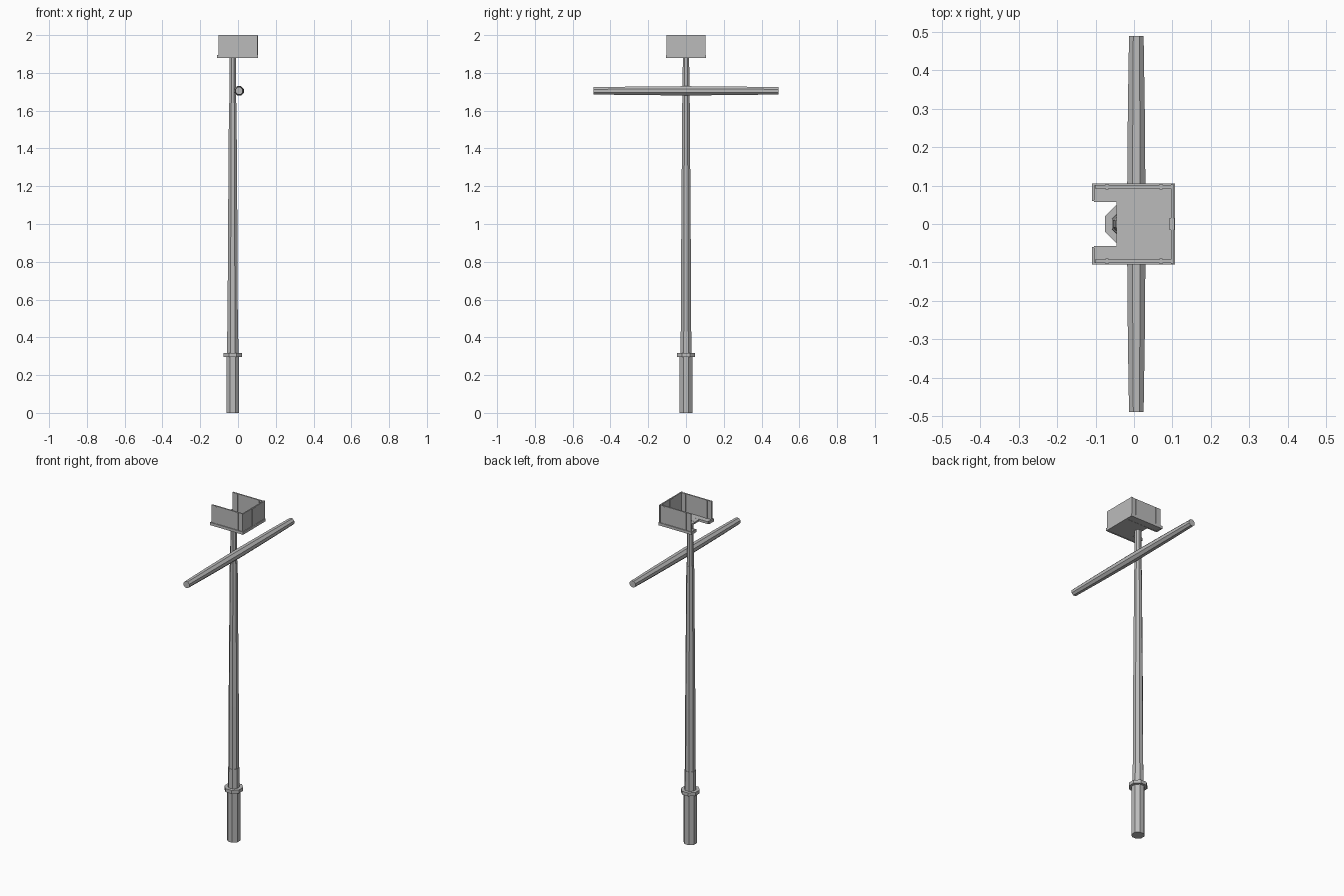
import bpy
import math
from mathutils import Matrix

if "Cube" in bpy.data.objects:
    bpy.data.objects.remove(bpy.data.objects["Cube"], do_unlink=True)

grey = bpy.data.materials.new("weathered grey")
grey.use_nodes = True
COLOUR = (0.5, 0.5, 0.5, 1)
grey.diffuse_color = COLOUR
grey.node_tree.nodes["Principled BSDF"].inputs["Base Color"].default_value = COLOUR


def add_mesh(name, verts, faces):
    mesh = bpy.data.meshes.new(name)
    mesh.from_pydata(verts, [], faces)
    mesh.materials.append(grey)
    obj = bpy.data.objects.new(name, mesh)
    bpy.context.collection.objects.link(obj)
    return obj


def box(name, x, y, z):
    """Box from (min, max) ranges."""
    verts = [(a, b, c) for c in z for b in y for a in x]
    return add_mesh(name, verts, [(0, 2, 3, 1), (4, 5, 7, 6), (0, 1, 5, 4),
                                  (2, 6, 7, 3), (0, 4, 6, 2), (1, 3, 7, 5)])


def spar(name, profile, sides=8):
    """Octagonal spar along z from (height, half width across flats)."""
    verts, faces = [], []
    for h, flat in profile:
        r = flat / math.cos(math.pi / sides)
        for i in range(sides):
            a = math.tau * (i + 0.5) / sides
            verts.append((r * math.cos(a), r * math.sin(a), h))
    for k in range(len(profile) - 1):
        for i in range(sides):
            j = (i + 1) % sides
            b = k * sides
            faces.append((b + i, b + j, b + sides + j, b + sides + i))
    faces.append(tuple(reversed(range(sides))))
    faces.append(tuple(range(len(verts) - sides, len(verts))))
    return add_mesh(name, verts, faces)


# Mast
MAST_X = -0.028
for name, profile in {
    "mast_foot": [(0, 0.034), (0.3, 0.034)],
    "mast_collar": [(0.296, 0.048), (0.316, 0.048)],
    "mast_sleeve": [(0.31, 0.03), (0.43, 0.029)],
    "main_mast": [(0.425, 0.027), (0.8, 0.026), (1.64, 0.02)],
    "top_mast": [(1.63, 0.018), (1.885, 0.017)],
}.items():
    spar(name, profile).location.x = MAST_X

# Yard, tapering to both ends
yard = spar("yard", [(-0.49, 0.019), (-0.3, 0.022), (0, 0.0245),
                     (0.3, 0.022), (0.49, 0.019)])
yard.data.transform(Matrix.Rotation(math.pi / 2, 4, "X"))
yard.location = (0.006, 0, 1.705)

# Lookout platform: planked floor with a climbing notch on the -x side
BASE, TOP = 1.882, 2.0
FLOOR = (BASE, BASE + 0.01)
GAP = 0.001
edges = [-0.06, -0.021, 0.021, 0.06]
for i in range(3):
    box("floor_plank", (-0.046, 0.1), (edges[i] + GAP / 2, edges[i + 1] - GAP / 2), FLOOR)
box("floor_underside", (-0.045, 0.1), (-0.062, 0.062), (BASE - 0.001, BASE + 0.007))

for side, label in ((-1, "front"), (1, "back")):
    def span(a, b):
        return tuple(sorted((side * a, side * b)))

    box(label + "_floor_wing", (-0.104, 0.1), span(0.06, 0.1), FLOOR)
    box(label + "_wall", (-0.102, 0.101), span(0.093, 0.101), (BASE, TOP))
    box(label + "_base_rail", (-0.11, 0.107), span(0.1, 0.106), (BASE - 0.002, BASE + 0.014))
    box(label + "_end_rail", (-0.11, -0.103), span(0.06, 0.106), (BASE - 0.002, BASE + 0.014))
    box(label + "_notch_rail", (-0.104, -0.042), span(0.057, 0.062), (BASE - 0.002, BASE + 0.012))
    for x in (-0.07, 0.07):
        box(label + "_wall_post", (x - 0.004, x + 0.004), span(0.09, 0.104), (BASE, TOP - 0.002))

# Closed end wall
box("end_wall", (0.096, 0.103), (-0.104, 0.104), (BASE, TOP))
box("end_wall_post", (0.093, 0.106), (-0.016, 0.016), (BASE, TOP - 0.002))
box("end_base_rail", (0.1, 0.107), (-0.104, 0.104), (BASE - 0.002, BASE + 0.014))
